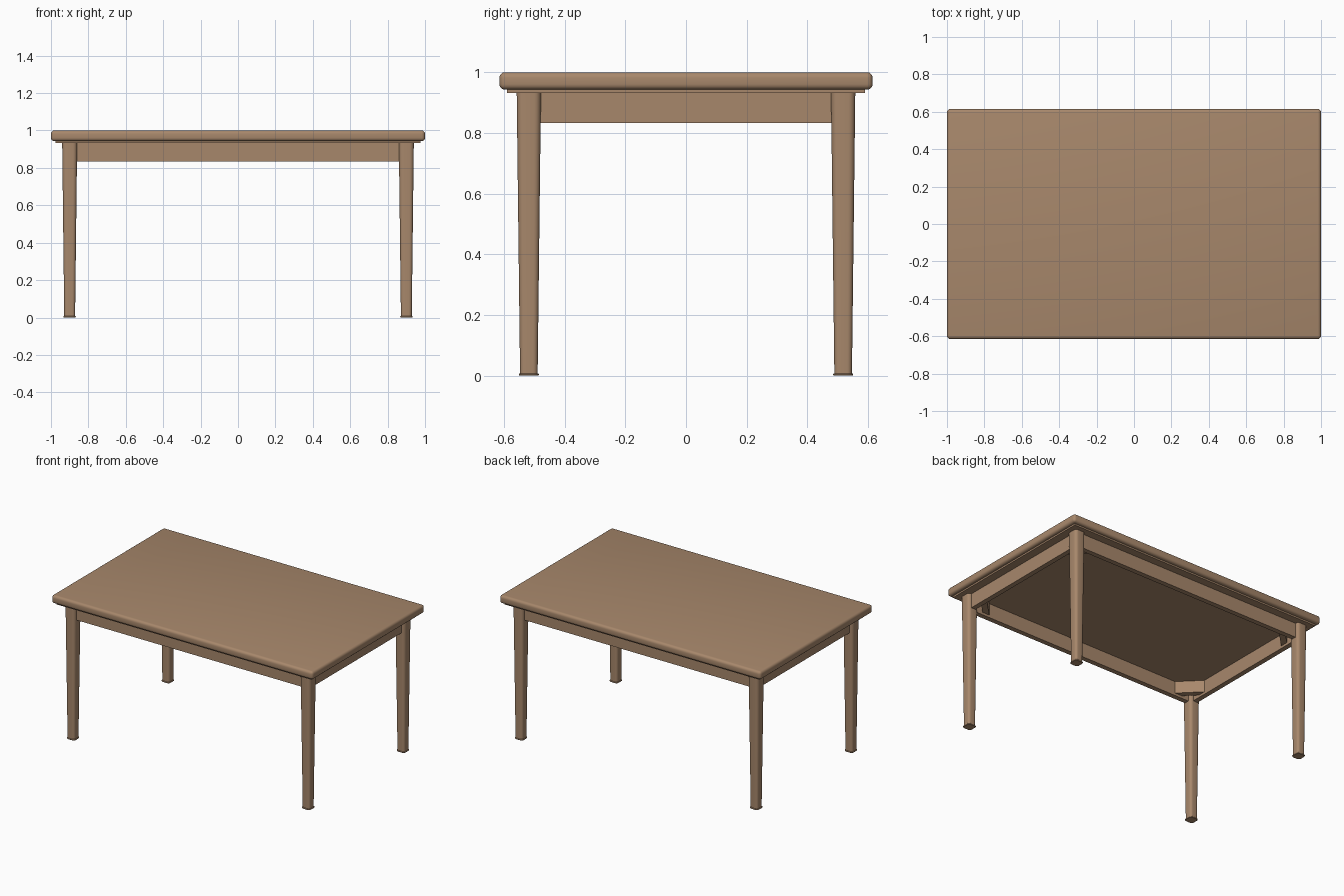
import bpy, bmesh, math
from mathutils import Matrix

if "Cube" in bpy.data.objects:
    bpy.data.objects.remove(bpy.data.objects["Cube"])

wood = bpy.data.materials.new("light_brown_wood")
wood.diffuse_color = (0.39, 0.245, 0.148, 1)
wood.use_nodes = True
wood.node_tree.nodes["Principled BSDF"].inputs["Base Color"].default_value = wood.diffuse_color


def finish(name, bm, smooth=True):
    bmesh.ops.recalc_face_normals(bm, faces=bm.faces)
    mesh = bpy.data.meshes.new(name)
    bm.to_mesh(mesh)
    bm.free()
    mesh.materials.append(wood)
    ob = bpy.data.objects.new(name, mesh)
    bpy.context.collection.objects.link(ob)
    if smooth:
        bpy.ops.object.select_all(action='DESELECT')
        ob.select_set(True)
        bpy.context.view_layer.objects.active = ob
        bpy.ops.object.shade_smooth_by_angle(angle=math.radians(40))
    return ob


def box(name, size, loc, bevel=0.0, segments=2, turn=0.0):
    bm = bmesh.new()
    m = Matrix.Translation(loc) @ Matrix.Rotation(turn, 4, 'Z') @ Matrix.Diagonal((*size, 1))
    bmesh.ops.create_cube(bm, size=1, matrix=m)
    if bevel:
        bmesh.ops.bevel(bm, geom=bm.edges[:], offset=bevel, segments=segments,
                        profile=0.5, affect='EDGES', clamp_overlap=True)
    return finish(name, bm, bevel > 0)


def rounded_square(half, steps=5):
    """Outline of a square with generously rounded corners."""
    r = half * 0.55
    pts = []
    for q in range(4):
        mid = math.pi / 4 + q * math.pi / 2
        cx = math.copysign(half - r, math.cos(mid))
        cy = math.copysign(half - r, math.sin(mid))
        for i in range(steps + 1):
            a = q * math.pi / 2 + i / steps * math.pi / 2
            pts.append((cx + r * math.cos(a), cy + r * math.sin(a)))
    return pts


def loft(name, cx, cy, sections):
    """Stack rounded squares given as (height, half width)."""
    bm = bmesh.new()
    rings = [[bm.verts.new((cx + x, cy + y, z)) for x, y in rounded_square(h)]
             for z, h in sections]
    n = len(rings[0])
    for low, high in zip(rings, rings[1:]):
        for i in range(n):
            j = (i + 1) % n
            bm.faces.new((low[i], low[j], high[j], high[i]))
    bm.faces.new(rings[0][::-1])
    bm.faces.new(rings[-1])
    return finish(name, bm)


LEG_X, LEG_Y = 0.90, 0.518
APRON_LOW, APRON_TOP, THICK = 0.833, 0.933, 0.034

# Table top with rounded rim, and the thinner plate beneath it
box("table_top", (2.0, 1.23, 0.057), (0, 0, 0.9715), 0.018, 4)
box("under_plate", (1.95, 1.18, 0.014), (0, 0, 0.939))

# Aprons between the legs
length_x = 2 * (LEG_X - 0.03)
length_y = 2 * (LEG_Y - 0.03)
apron_h = APRON_TOP - APRON_LOW
apron_z = (APRON_TOP + APRON_LOW) / 2
for s, side in ((-1, "front"), (1, "back")):
    box(side + "_apron", (length_x, THICK, apron_h), (0, s * LEG_Y, apron_z))
for s, side in ((-1, "left"), (1, "right")):
    box(side + "_apron", (THICK, length_y, apron_h), (s * LEG_X, 0, apron_z))

# Tapered legs, foot glides and diagonal corner braces
for sx, side in ((-1, "left"), (1, "right")):
    for sy, end in ((-1, "front"), (1, "back")):
        tag = end + "_" + side
        x, y = sx * LEG_X, sy * LEG_Y
        loft(tag + "_leg", x, y, [(0.008, 0.029), (APRON_TOP, 0.040)])
        loft(tag + "_foot", x, y, [(0, 0.031), (0.002, 0.033), (0.006, 0.033), (0.008, 0.031)])

        # Brace: a flat-fronted wedge plank fitted between the two aprons
        ix, iy = LEG_X - THICK / 2, LEG_Y - THICK / 2
        outline = [(ix - 0.13, iy), (ix, iy - 0.13), (ix, iy - 0.075), (ix - 0.075, iy)]
        bm = bmesh.new()
        low = [bm.verts.new((sx * a, sy * b, 0.85)) for a, b in outline]
        face = bm.faces.new(low)
        new = bmesh.ops.extrude_face_region(bm, geom=[face])["geom"]
        bmesh.ops.translate(bm, vec=(0, 0, APRON_TOP - 0.85),
                            verts=[v for v in new if isinstance(v, bmesh.types.BMVert)])
        finish(tag + "_corner_brace", bm, False)
